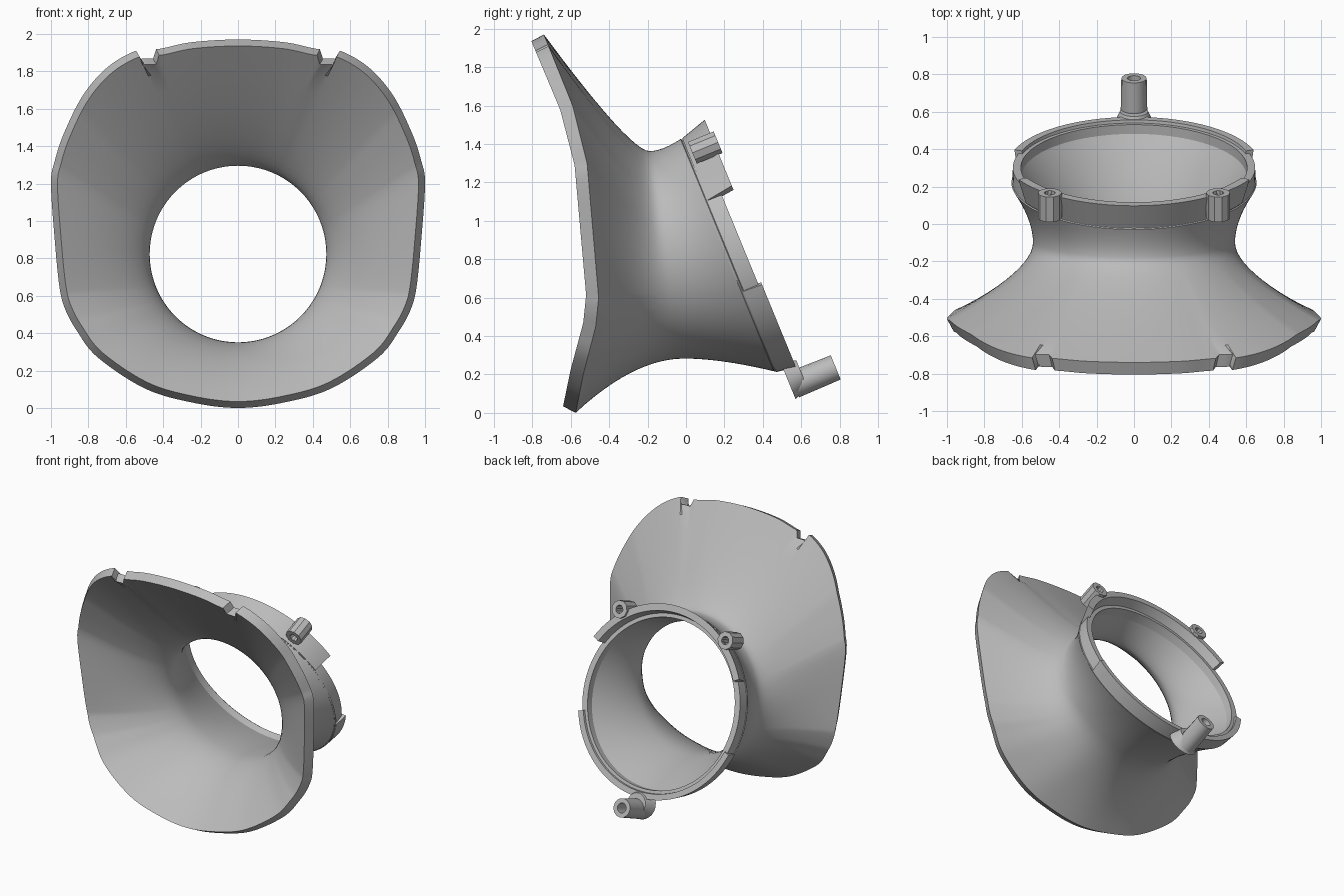
import bpy, bmesh, math
from mathutils import Vector

if "Cube" in bpy.data.objects:
    bpy.data.objects.remove(bpy.data.objects["Cube"])

grey = bpy.data.materials.new("mid_grey")
grey.use_nodes = True
COLOUR = (0.5, 0.5, 0.5, 1)
grey.diffuse_color = COLOUR
grey.node_tree.nodes["Principled BSDF"].inputs["Base Color"].default_value = COLOUR


def loft(name, rings, wrap_rings=True, wrap_points=True, angle=35):
    """Skin a list of equal-length rings into a surface."""
    bm = bmesh.new()
    grid = [[bm.verts.new(p) for p in ring] for ring in rings]
    m, n = len(grid), len(grid[0])
    for i in range(m if wrap_rings else m - 1):
        for j in range(n if wrap_points else n - 1):
            a, b = grid[i], grid[(i + 1) % m]
            k = (j + 1) % n
            bm.faces.new((a[j], a[k], b[k], b[j]))
    if not wrap_points:
        bm.faces.new([r[0] for r in grid])
        bm.faces.new([r[-1] for r in grid])
    bmesh.ops.recalc_face_normals(bm, faces=bm.faces)
    mesh = bpy.data.meshes.new(name)
    bm.to_mesh(mesh)
    bm.free()
    mesh.materials.append(grey)
    obj = bpy.data.objects.new(name, mesh)
    bpy.context.collection.objects.link(obj)
    bpy.ops.object.select_all(action='DESELECT')
    obj.select_set(True)
    bpy.context.view_layer.objects.active = obj
    bpy.ops.object.shade_smooth_by_angle(angle=math.radians(angle))
    return obj


def interp(table, z):
    for (z0, y0), (z1, y1) in zip(table, table[1:]):
        if z <= z1:
            break
    return y0 + (y1 - y0) * (z - z0) / (z1 - z0)


def smooth_line(pts, steps):
    """Catmull-Rom through an open line of 2D points."""
    pts = [Vector(p) for p in pts]
    ext = [Vector((-pts[1].x, pts[1].y))] + pts + [Vector((-pts[-2].x, pts[-2].y))]
    out = []
    for a, b, c, d in zip(ext, ext[1:], ext[2:], ext[3:]):
        for s in range(steps):
            t = s / steps
            out.append(0.5 * (2 * b + (c - a) * t + (2 * a - 5 * b + 4 * c - d) * t * t
                              + (3 * b - a - 3 * c + d) * t ** 3))
    return out + [pts[-1]]


def tilted(u, v, axial):
    """Point in the tilted frame of the rear rim."""
    return Vector((u, 0.22 + 0.925 * axial - 0.38 * v, 0.82 + 0.38 * axial + 0.925 * v))


def bezier(a, c, b, t):
    return a * (1 - t) ** 2 + c * 2 * t * (1 - t) + b * t * t


# Flange outline, right half from top to bottom, then mirrored
half = [(0, 1.97), (0.25, 1.955), (0.42, 1.92), (0.545, 1.91), (0.7, 1.82), (0.83, 1.67),
        (0.93, 1.47), (0.98, 1.32), (1, 1.2), (0.98, 0.9), (0.955, 0.65), (0.925, 0.53),
        (0.86, 0.41), (0.75, 0.27), (0.5, 0.105), (0.25, 0.03), (0, 0)]
side = smooth_line(half, 8)
outline = side + [Vector((-p.x, p.y)) for p in side[-2:0:-1]]
depth = [(0, -0.575), (0.2, -0.535), (0.45, -0.47), (0.6, -0.455),
         (1.3, -0.515), (1.6, -0.59), (1.97, -0.74)]
MID = 0.985


def notched(p):
    """Small relief cut in the upper edge on each side."""
    x = abs(p.x)
    if p.y > 1.8 and 0.45 < x < 0.53:
        return Vector((p.x, p.y - 0.05))
    return p


def flange(p, scale, back):
    return Vector((p.x * scale, interp(depth, p.y) - back, MID + (p.y - MID) * scale))


def wall(p, scale, back, throat, rim_r, rim_axial):
    """Profile from flange through throat to rear rim at one outline point."""
    a = math.atan2(p.y - MID, p.x)
    c, s = math.cos(a), math.sin(a)
    start = flange(p, scale, back)
    neck = Vector((throat * c, -0.1 - 0.09 * s, 0.823 + throat * s))
    rim = tilted(rim_r * c, rim_r * s, rim_axial)
    before = neck - Vector((0, 0.15 - 0.08 * s + 0.03 * s * s, 0))
    after = neck + Vector((0, 0.13 - 0.065 * s, 0))
    steps = 12
    line = [bezier(start, before, neck, i / steps) for i in range(steps)]
    line += [bezier(neck, after, rim, i / steps) for i in range(steps + 1)]
    line[0] = flange(notched(p), scale, back)
    return line


# Funnel shell: inner skin reversed, then outer skin
profiles = [wall(p, 0.965, 0.065, 0.472, 0.605, 0.04)[::-1] + wall(p, 1, 0, 0.54, 0.655, 0)
            for p in outline]
loft("funnel_shell", profiles)


# Rear rim: each band is a section swept along an arc
def rim_band(name, a0, a1, section, closed=False):
    n = 96 if closed else 48
    rings = []
    for i in range(n if closed else n + 1):
        a = math.radians(a0 + (a1 - a0) * i / n)
        rings.append([tilted(r * math.cos(a), r * math.sin(a), h) for r, h in section])
    return loft(name, list(map(list, zip(*rings))), True, closed)


rim_band("rear_rim", 0, 360, [(0.6, 0), (0.65, -0.01), (0.648, 0.088), (0.605, 0.088)], True)
rim_band("upper_rim_lip", 28, 152, [(0.615, 0.02), (0.655, 0.01), (0.7, 0.155), (0.65, 0.155)])
rim_band("lower_rim_lip", 198, 342, [(0.615, 0.02), (0.657, 0), (0.672, 0.105), (0.63, 0.105)])


# Mounting tubes along the rim axis
def tube(name, u, v, h0, h1, r0, r1, bore, sides):
    rings = []
    for r, h in ((r0, h0), (r1, h1), (bore, h1), (bore, h0)):
        rings.append([tilted(u + r * math.cos(2 * math.pi * k / sides),
                             v + r * math.sin(2 * math.pi * k / sides), h)
                      for k in range(sides)])
    return loft(name, rings)


for sign, label in ((1, "left"), (-1, "right")):
    tube(label + "_upper_boss", sign * 0.45, 0.565, 0.03, 0.175, 0.064, 0.064, 0.03, 10)
tube("lower_post", 0, -0.752, 0.06, 0.296, 0.072, 0.068, 0.036, 16)
tube("lower_post_base", 0, -0.715, 0.04, 0.12, 0.11, 0.075, 0.03, 24)
